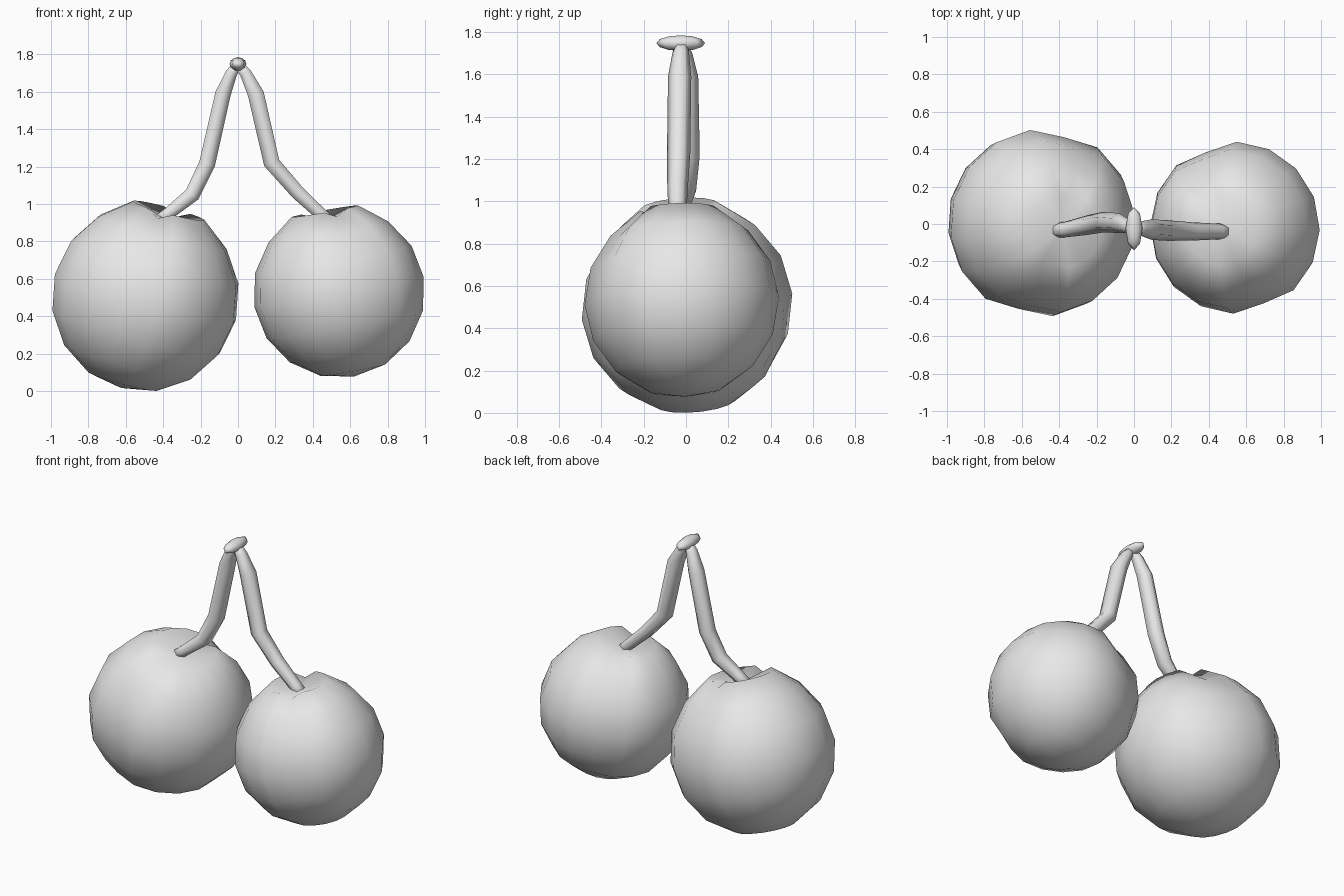
import bpy, bmesh, math
from mathutils import Vector, Matrix

if "Cube" in bpy.data.objects:
    bpy.data.objects.remove(bpy.data.objects["Cube"])

grey = bpy.data.materials.new("plain grey")
grey.diffuse_color = (0.8, 0.8, 0.8, 1)
grey.use_nodes = True
grey.node_tree.nodes["Principled BSDF"].inputs["Base Color"].default_value = grey.diffuse_color


def finish(name, bm):
    bmesh.ops.recalc_face_normals(bm, faces=bm.faces)
    for f in bm.faces:
        f.smooth = True
    me = bpy.data.meshes.new(name)
    bm.to_mesh(me)
    bm.free()
    me.materials.append(grey)
    ob = bpy.data.objects.new(name, me)
    bpy.context.collection.objects.link(ob)
    return ob


def bridge(bm, rings):
    n = len(rings[0])
    for a, b in zip(rings, rings[1:]):
        for i in range(n):
            j = (i + 1) % n
            bm.faces.new((a[i], a[j], b[j], b[i]))


def fan(bm, ring, tip):
    for i in range(len(ring)):
        bm.faces.new((ring[i], ring[(i + 1) % len(ring)], tip))


# Fruit: low-poly ball with a stem dimple and a shallow groove on two meridians
def cherry(name, centre, radius, lean, nod, spin):
    bm = bmesh.new()
    segs = 16
    groove = [0.92, 0.93, 0.94, 0.94, 0.96, 0.98, 1.0]
    rings = []
    for k in range(7):
        polar = math.radians(22.5 * (k + 1))
        ring = []
        for i in range(segs):
            a = 2 * math.pi * i / segs
            r = radius * (1.03 if k == 0 else 1.0)
            if i in (4, 12):
                r *= groove[k]
            ring.append(bm.verts.new((r * math.sin(polar) * math.cos(a),
                                      r * math.sin(polar) * math.sin(a),
                                      r * math.cos(polar))))
        rings.append(ring)
    bridge(bm, rings)
    fan(bm, rings[0], bm.verts.new((0, 0, radius * 0.85)))
    fan(bm, rings[-1], bm.verts.new((0, 0, -radius)))
    m = (Matrix.Translation(centre)
         @ Matrix.Rotation(math.radians(lean), 4, 'Y')
         @ Matrix.Rotation(math.radians(nod), 4, 'X')
         @ Matrix.Rotation(math.radians(spin), 4, 'Z'))
    bmesh.ops.transform(bm, matrix=m, verts=bm.verts)
    finish(name, bm)


cherry("left_cherry", (-0.495, 0.005, 0.502), 0.505, 15, 5, -14)
cherry("right_cherry", (0.54, -0.02, 0.53), 0.46, -10, 2, 21)


# Stems: six-sided tubes along a bent path of (x, y, z, radius)
def stem(name, path):
    bm = bmesh.new()
    pts = [Vector(p[:3]) for p in path]
    rings = []
    for k, p in enumerate(pts):
        t = pts[min(k + 1, len(pts) - 1)] - pts[max(k - 1, 0)]
        t.y = 0
        t.normalize()
        side = Vector((0, 1, 0))
        out = t.cross(side)
        r = path[k][3]
        rings.append([bm.verts.new(p + side * (r * 1.1 * math.cos(i * math.pi / 3))
                                   + out * (r * math.sin(i * math.pi / 3)))
                      for i in range(6)])
    bridge(bm, rings)
    bm.faces.new(rings[0])
    bm.faces.new(rings[-1])
    finish(name, bm)


stem("left_stem", [(-0.44, -0.035, 0.90, 0.035), (-0.37, -0.03, 0.95, 0.038),
                   (-0.245, -0.005, 1.05, 0.048), (-0.165, 0.01, 1.215, 0.05),
                   (-0.08, 0.005, 1.59, 0.048), (-0.035, -0.01, 1.70, 0.036),
                   (0.0, -0.02, 1.75, 0.026)])
stem("right_stem", [(0.51, -0.04, 0.88, 0.035), (0.455, -0.04, 0.935, 0.038),
                    (0.32, -0.04, 1.06, 0.044), (0.18, -0.035, 1.22, 0.05),
                    (0.095, -0.03, 1.59, 0.05), (0.04, -0.025, 1.70, 0.036),
                    (0.0, -0.02, 1.75, 0.026)])

# Cap: small flattened knob joining both stems
bm = bmesh.new()
bmesh.ops.create_uvsphere(bm, u_segments=8, v_segments=6, radius=1)
bmesh.ops.transform(bm, verts=bm.verts,
                    matrix=Matrix.Translation((0, -0.025, 1.748))
                    @ Matrix.Diagonal((0.045, 0.115, 0.037, 1)))
finish("stem_cap", bm)
